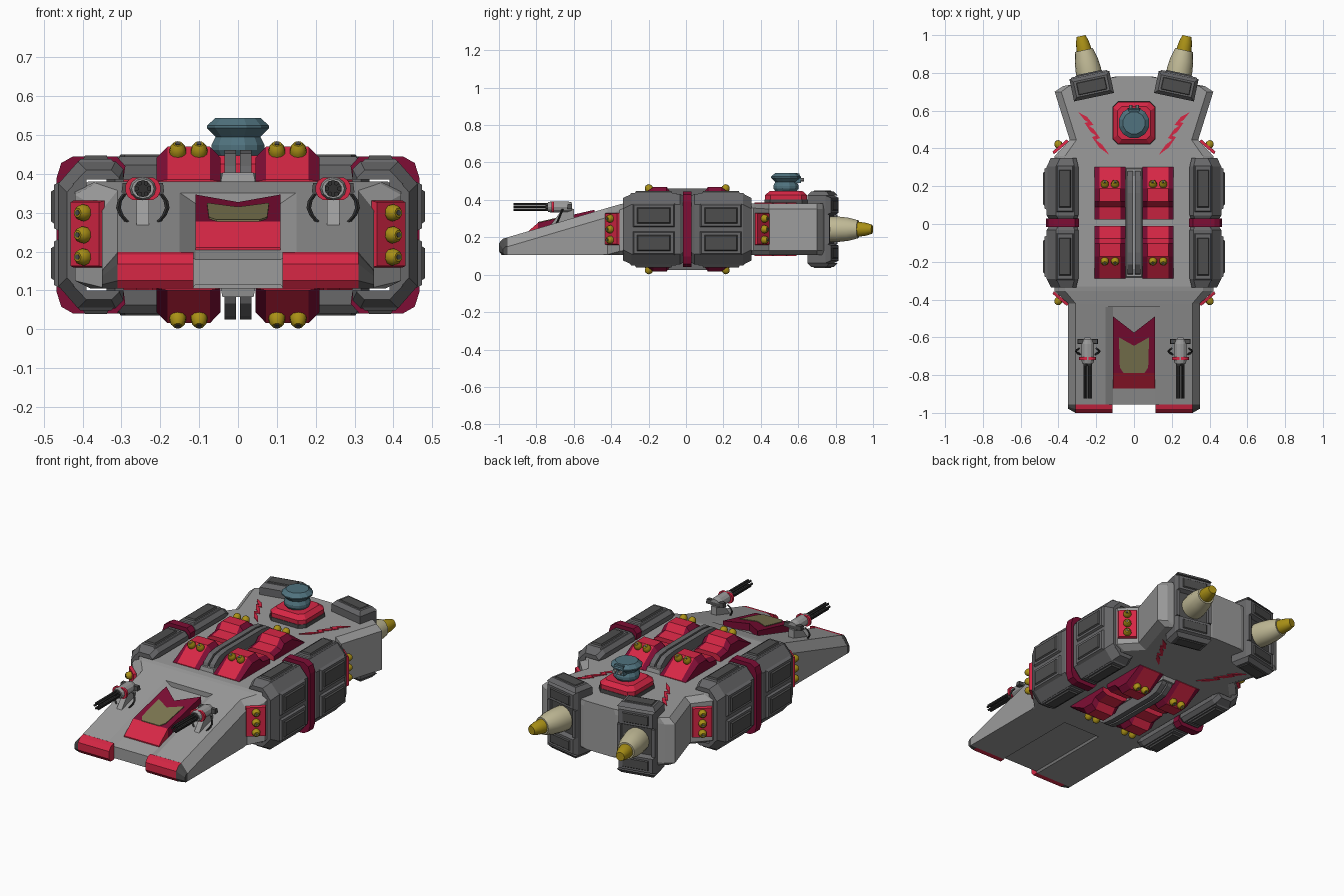
import bpy, bmesh, math
from mathutils import Vector as V

if "Cube" in bpy.data.objects:
    bpy.data.objects.remove(bpy.data.objects["Cube"])

MID = (0, 0.007, 0.243)          # mirror planes of the ship


def material(name, *rgb):
    m = bpy.data.materials.new(name)
    m.diffuse_color = (*rgb, 1)
    m.use_nodes = True
    m.node_tree.nodes["Principled BSDF"].inputs["Base Color"].default_value = m.diffuse_color
    return m


HULL = material("hull grey", .33, .33, .33)
POD = material("armour grey", .135, .135, .14)
DARK = material("dark panel grey", .075, .075, .075)
BLACK = material("gunmetal", .03, .03, .03)
RED = material("red", .68, .02, .06)
CRIM = material("crimson", .21, .004, .035)
GOLD = material("olive gold", .4, .28, .008)
CREAM = material("cream", .52, .48, .3)
TEAL = material("teal", .08, .17, .21)
GLASS = material("canopy glass", .21, .19, .085)


# Every part is a list of matching rings that are joined and capped.
def obj(name, mats, parts, sym="", rule=None, smooth=False):
    mats = mats if isinstance(mats, tuple) else (mats,)
    bm = bmesh.new()
    for rings in parts:
        rv = [[bm.verts.new(p) for p in r] for r in rings]
        n = len(rv[0])
        for a, b in zip(rv, rv[1:]):
            for i in range(n):
                bm.faces.new((a[i], a[(i + 1) % n], b[(i + 1) % n], b[i]))
        bm.faces.new(rv[0])
        bm.faces.new(rv[-1])
    for ax in sym:
        i = "xyz".index(ax)
        new = bmesh.ops.duplicate(bm, geom=bm.verts[:] + bm.edges[:] + bm.faces[:])["geom"]
        for v in new:
            if isinstance(v, bmesh.types.BMVert):
                v.co[i] = 2 * MID[i] - v.co[i]
    bmesh.ops.recalc_face_normals(bm, faces=bm.faces[:])
    if rule:
        bm.normal_update()
        for f in bm.faces:
            f.material_index = rule(f)
    me = bpy.data.meshes.new(name)
    bm.to_mesh(me)
    bm.free()
    for m in mats:
        me.materials.append(m)
    o = bpy.data.objects.new(name, me)
    bpy.context.collection.objects.link(o)
    if smooth:
        bpy.ops.object.select_all(action="DESELECT")
        o.select_set(True)
        bpy.context.view_layer.objects.active = o
        bpy.ops.object.shade_smooth_by_angle(angle=math.radians(35))
    return o


def slab(c, u, v, n, inset=0):
    """Block on base centre c with half sides u, v, height vector n and a tapered top."""
    c, u, v, n = V(c), V(u), V(v), V(n)
    sg = ((1, 1), (-1, 1), (-1, -1), (1, -1))
    a, b = u * (1 - inset / u.length), v * (1 - inset / v.length)
    return [[c + u * s + v * t for s, t in sg], [c + n + a * s + b * t for s, t in sg]]


def along_x(prof, x0, x1):
    return [[(x, y, z) for y, z in prof] for x in (x0, x1)]


def lathe(c, d, prof, n=12):
    """Turned part: prof is (radius, distance along d)."""
    d = V(d).normalized()
    q = V((0, 0, 1)).rotation_difference(d)
    return [[V(c) + d * l + q @ V((r * math.cos((i + .5) * math.tau / n), r * math.sin((i + .5) * math.tau / n), 0))
             for i in range(n)] for r, l in prof]


def plate(pts, z0, z1):
    return [[(x, y, z0) for x, y in pts], [(x, y, z1) for x, y in pts]]


def top(y):                       # sloping deck of the nose
    return .195 + .295 * (y + .97)


# Main hull: (y, half width, top, chamfer x, chamfer z, lower chamfer)
def hull_ring(y, w, zt, cx, cz, cb):
    h = [(w - cx, zt), (w, zt - cz), (w, .105 + cb), (w - cb * 2, .105)]
    return [(x, y, z) for x, z in h] + [(-x, y, z) for x, z in reversed(h)]


obj("main_hull", HULL, [[hull_ring(*s) for s in (
    (-.44, .35, top(-.44), .04, .05, .003), (-.42, .35, top(-.42), .04, .05, .003),
    (-.355, .42, .376, .055, .03, .02), (-.33, .42, .381, .055, .025, .025),
    (.36, .42, .381, .055, .025, .025), (.445, .34, .381, .035, .03, .025),
    (.70, .42, .381, .035, .03, .025), (.73, .375, .381, .03, .03, .025), (.78, .1, .381, .01, .03, .01))]])


# Nose with sunken centre channel and two prongs
def nose_ring(y):
    t, f = top(y), .18 + .28 * (y + .955)
    h = [(.11, f), (.15, t), (.31, t), (.35, t - .05), (.35, .105), (.12, .105), (.11, .114)]
    return [(x, y, z) for x, z in h] + [(-x, y, z) for x, z in reversed(h)]


obj("nose", HULL, [[nose_ring(-.955), nose_ring(-.44)]])
tip = [(-.955, .199), (-.98, .192), (-1, .168), (-1, .125), (-.985, .105), (-.955, .105)]
obj("prong_tips", RED, [along_x(tip, .115, .31)], "x")
obj("prong_tip_corners", DARK, [[[(.31, y, z) for y, z in tip],
    [(.35, -.955 + (y + .955) * .5, .105 + (z - .105) * .5) for y, z in tip]]], "x")


# Cockpit wedge with notched back, and glass
def roof(y):
    return .278 + .23 * (y + .79)


def sloped(pts, dz):
    return [[(x, y, .19 if dz == 0 else roof(y) - .002) for x, y in pts], [(x, y, roof(y) + dz) for x, y in pts]]


obj("cockpit_frame", CRIM, [sloped([(-.11, -.49), (0, -.575), (.11, -.49), (.11, -.79), (-.11, -.79)], 0)])
obj("cockpit_front", RED, [along_x([(-.87, .2), (-.87, .21), (-.79, .278), (-.79, .2)], -.11, .11)])
obj("cockpit_glass", GLASS, [sloped([(-.08, -.6), (0, -.645), (.08, -.6), (.075, -.76), (.055, -.79),
                                     (-.055, -.79), (-.075, -.76)], .004)])


# Wrap-around side pods, C shaped with chamfered ends
def c_ring(y, o, half):
    """half: outer upper outline; o: inset of that outline."""
    up = [(x - (o if x > .35 else -o * .5), z - o) for x, z in half]
    inner = [(.445 - o, .375), (.425 - o, .386), (.295 + o * .5, .386)]
    low = lambda pts: [(x, 2 * MID[2] - z) for x, z in pts]
    ring = up + low(up)[::-1] + low(inner)[::-1] + inner
    return [(x, y, z) for x, z in ring]


pod = [(.295, .412), (.315, .432), (.412, .432), (.462, .375)]
obj("side_pods", POD, [[c_ring(.03, .01, pod), c_ring(.045, 0, pod), c_ring(.305, 0, pod), c_ring(.35, .022, pod)]], "xy")
band = [(.29, .42), (.312, .445), (.425, .445), (.455, .428), (.467, .39)]
obj("pod_bands", CRIM, [[c_ring(-.016, 0, band), c_ring(.03, 0, band)]], "x")

# Raised pod panels: two on the side, one on top and below
frames, insets = [], []
for z in (.17, .316):
    frames.append(slab((.458, .187, z), (0, .113, 0), (0, 0, .064), (.016, 0, 0), .008))
    insets.append(slab((.47, .187, z), (0, .092, 0), (0, 0, .046), (.012, 0, 0), .008))
for z, s in ((.43, 1), (.056, -1)):
    frames.append(slab((.366, .187, z), (.046, 0, 0), (0, .125, 0), (0, 0, s * .008), .006))
    insets.append(slab((.366, .187, z), (.036, 0, 0), (0, .103, 0), (0, 0, s * .017), .008))
obj("pod_panel_frames", POD, frames, "xy")
obj("pod_panels", DARK, insets, "xy")

# Red engine blocks above and below, with crimson cheeks
prof = [(.025, .37), (.025, .42), (.09, .432), (.118, .47), (.187, .47), (.303, .385), (.303, .37)]
obj("engine_blocks", (RED, CRIM), [[[(x, y, .37 + (z - .37) * k) for y, z in prof]
    for x, k in ((.045, .72), (.072, 1), (.182, 1), (.21, .72))]], "xyz",
    rule=lambda f: int(abs(f.normal.x) > .4))
obj("centre_rails", POD, [along_x([(-.28, .37), (-.26, .42), (-.215, .452), (-.15, .461), (.164, .461),
    (.229, .452), (.274, .42), (.294, .37)], a, b) for a, b in ((.005, .035),)], "xz")
obj("centre_spine", HULL, [slab((0, .007, .378), (.045, 0, 0), (0, .29, 0), (0, 0, .025), .005)], "z")

# Gold studs with dark tips
stud = [(.021, -.006), (.022, .006), (.019, .018), (.012, .027)]
cap = [(.008, .02), (.007, .029)]
spots = [((x, .208, .455), (0, .55, .83)) for x in (.1, .155)]
obj("block_studs", GOLD, [lathe(c, d, stud, 10) for c, d in spots], "xyz", smooth=True)
obj("block_stud_tips", DARK, [lathe(c, d, cap, 8) for c, d in spots], "xyz")

# Diagonal red side plates with three studs each
n = V((.65, -.76, 0))
obj("side_plates", RED, [slab((.384, -.389, .245), (.04, .0345, 0), (0, 0, .086), n * .016, .004)], "xy")
spots = [(V((.388, -.393, z)) + n * .012, n) for z in (.186, .243, .3)]
obj("side_studs", GOLD, [lathe(c, d, stud, 10) for c, d in spots], "xy", smooth=True)
obj("side_stud_tips", DARK, [lathe(c, d, cap, 8) for c, d in spots], "xy")

# Lightning stripes on the rear deck and belly
zig = [(.295, .592), (.215, .525), (.262, .535), (.18, .455), (.222, .46), (.13, .365)]
bolts = []
for (a, b), (c, d) in zip(zig, zig[1:]):
    w = V((b - d, c - a)).normalized() * .011
    bolts.append(plate([(a, b), ((a + c) / 2 + w.x, (b + d) / 2 + w.y), (c, d),
                        ((a + c) / 2 - w.x, (b + d) / 2 - w.y)], .378, .385))
obj("lightning_stripes", RED, bolts, "xz")

# Rear sensor turret on octagonal base
def octagon(z, r, c):
    p = [(r, c), (c, r), (-c, r), (-r, c), (-r, -c), (-c, -r), (c, -r), (r, -c)]
    return [(x, .535 + y, z) for x, y in p]


obj("turret_footing", DARK, [[octagon(.375, .115, .085), octagon(.402, .115, .085)]])
obj("turret_base", RED, [[octagon(.402, .112, .083), octagon(.425, .112, .083), octagon(.447, .088, .065)]])
obj("turret_dome", TEAL, [lathe((0, .535, 0), (0, 0, 1), [(.055, .44), (.07, .462), (.07, .475), (.06, .495),
    (.083, .518), (.083, .524), (.06, .544)], 12)])
obj("turret_head", TEAL, [slab((0, .58, .49), (.035, 0, 0), (0, .035, 0), (0, 0, .05), .008)])
obj("turret_barrels", HULL, [lathe((x, .59, .508), (0, 1, 0), [(.01, 0), (.01, .04)], 8) for x in (-.018, .018)])

# Twin gun mounts on the nose
gx, gz = .245, .362
body = lambda k, y: [(gx + .034 * k * math.cos(i * math.tau / 12), y, gz + .03 * k * math.sin(i * math.tau / 12)) for i in range(12)]
obj("gun_bodies", HULL, [[body(.85, -.738), body(1, -.72), body(1, -.635), body(.8, -.61)]], "x")
oval = lambda y: [(gx + (.02 if math.cos(a) > 0 else -.02) + .026 * math.cos(a), y, gz + .03 * math.sin(a))
                  for a in ((i + .5) * math.tau / 12 for i in range(12))]
obj("gun_collars", RED, [[oval(-.72), oval(-.705)]], "x")
ring = [(gx + .016 * math.cos(i * math.tau / 6), gz + .016 * math.sin(i * math.tau / 6)) for i in range(6)]
obj("gun_barrels", BLACK, [lathe((x, -.74, z), (0, -1, 0), [(.0065, -.01), (.0065, .183)], 6) for x, z in ring]
    + [lathe((gx, -.74, gz), (0, -1, 0), [(.022, -.01), (.022, .012)], 10)], "x")
obj("gun_struts", HULL, [along_x([(-.73, .258), (-.6, .295), (-.6, .35), (-.66, .35)], gx - .016, gx + .016)], "x")
obj("gun_side_nubs", DARK, [slab((gx, -.622, .352), (.055, 0, 0), (0, .014, 0), (0, 0, .024), .003)], "x")
cables = []
for s in (1, -1):
    pts = [V((gx + s * (.03 + .033 * math.sin(t * math.pi * .75 + .5)), -.66 - .03 * t, .35 - .075 * t))
           for t in (0, .25, .5, .75, 1)]
    cables.append([[p + V(d) * .006 for d in ((1, 0, 0), (0, 1, 0), (-1, 0, 0), (0, -1, 0))] for p in pts])
obj("gun_cables", BLACK, cables, "x")

# Rear thrusters, splayed outward
a = math.radians(12)
out, side, up = V((math.sin(a), math.cos(a), 0)), V((math.cos(a), -math.sin(a), 0)), V((0, 0, 1))
c = V((.225, .735, MID[2]))
at = lambda d, z: c + out * d + up * z


def box(d0, d1, w, z0, z1, inset=0):
    return slab(at(d0, (z0 + z1) / 2), side * w, up * ((z1 - z0) / 2), out * (d1 - d0), inset)


obj("thruster_housings", POD, [box(-.065, .035, .108, -.18, .18), box(.035, .062, .108, .075, .18, .012),
    box(.035, .062, .108, -.18, -.075, .012)]
    + [slab(at(-.005, s * .18), side * .108, out * .06, up * s * .022, .018) for s in (1, -1)]
    + [slab(at(.035, 0) + side * s * .096, side * .012, up * .08, out * .02, .002) for s in (1, -1)], "x")
obj("thruster_panels", DARK, [box(.06, .068, .075, s * .128 - .03, s * .128 + .03, .006) for s in (1, -1)]
    + [slab(at(-.005, s * .2), side * .078, out * .034, up * s * .007, .004) for s in (1, -1)]
    + [box(.03, .04, .084, -.075, .075)], "x")
obj("thruster_nozzles", CREAM, [lathe(c, out, [(.068, .03), (.068, .08), (.062, .135), (.048, .19)], 16)], "x", smooth=True)
obj("thruster_tips", GOLD, [lathe(c, out, [(.04, .18), (.039, .2), (.034, .235), (.024, .266)], 16)], "x", smooth=True)
